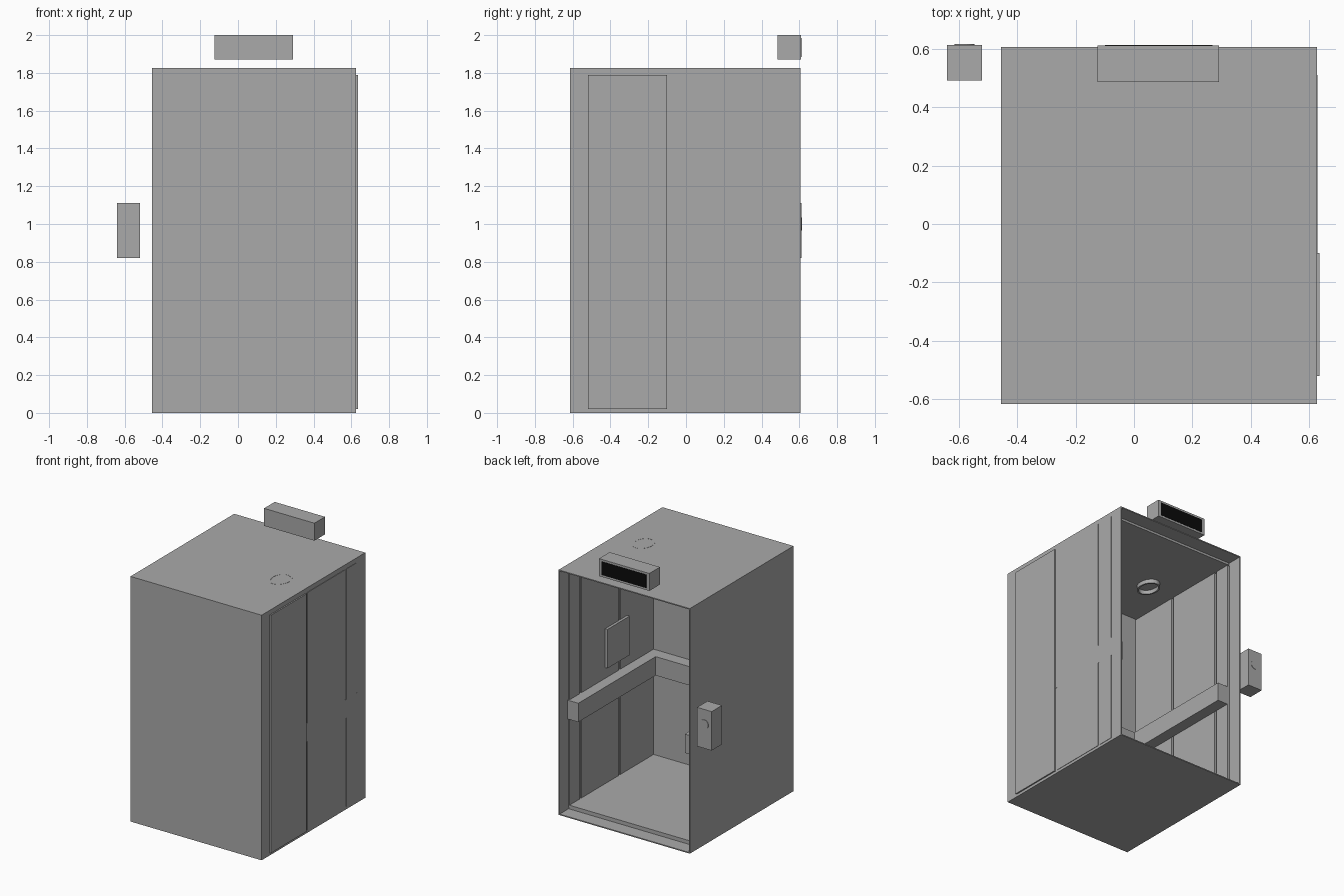
import bpy, bmesh
from mathutils import Matrix

old = bpy.data.objects.get("Cube")
if old:
    bpy.data.objects.remove(old, do_unlink=True)


def material(name, value):
    m = bpy.data.materials.new(name)
    m.use_nodes = True
    colour = (value, value, value, 1)
    m.diffuse_color = colour
    m.node_tree.nodes["Principled BSDF"].inputs["Base Color"].default_value = colour
    return m


GREY = material("plain grey", 0.4)
BLACK = material("screen black", 0.003)


def finish(name, bm, mat):
    bmesh.ops.recalc_face_normals(bm, faces=bm.faces)
    mesh = bpy.data.meshes.new(name)
    bm.to_mesh(mesh)
    bm.free()
    mesh.materials.append(mat)
    ob = bpy.data.objects.new(name, mesh)
    bpy.context.scene.collection.objects.link(ob)
    return ob


def box(name, xs, ys, zs, mat=GREY):
    bm = bmesh.new()
    bmesh.ops.create_cube(bm, size=1)
    for v in bm.verts:
        v.co = [r[0] if c < 0 else r[1] for c, r in zip(v.co, (xs, ys, zs))]
    return finish(name, bm, mat)


def ring(name, x, y, z0, z1, rx, ry, wall):
    # Extruded oval band, open in the middle
    bm = bmesh.new()
    bmesh.ops.create_circle(bm, segments=32, radius=1)
    edges = list(bm.edges)
    up = bmesh.ops.extrude_edge_only(bm, edges=edges)["geom"]
    top = [g for g in up if isinstance(g, bmesh.types.BMVert)]
    bmesh.ops.translate(bm, verts=top, vec=(0, 0, z1 - z0))
    bmesh.ops.transform(bm, verts=bm.verts,
                        matrix=Matrix.Translation((x, y, z0)) @ Matrix.Diagonal((rx, ry, 1, 1)))
    ob = finish(name, bm, GREY)
    solid = ob.modifiers.new("thickness", "SOLIDIFY")
    solid.thickness = wall
    solid.offset = -1
    return ob


# Cabin shell, open at the back
X0, X1, Y0, Y1, H, T = -0.455, 0.625, -0.615, 0.605, 1.825, 0.008
box("shell_floor", (X0, X1), (Y0, Y1), (0, T))
box("shell_roof", (X0, X1), (Y0, Y1), (H - T, H))
box("shell_front", (X0, X1), (Y0, Y0 + T), (T, H - T))
box("shell_right_wall", (X0, X0 + T), (Y0 + T, Y1), (T, H - T))
box("shell_left_wall", (X1 - T, X1), (Y0 + T, Y1), (T, H - T))

# Inner lining: three panels on each side with open joints
joints = [(-0.52, -0.10), (-0.08, 0.36), (0.38, 0.50)]
for i, ys in enumerate(joints):
    outer = 0.635 if i == 0 else 0.628
    box(f"left_panel_{i + 1}", (0.61, outer), ys, (0.02, 1.79))
    box(f"right_panel_{i + 1}", (-0.445, -0.425), ys, (0.02, 1.79))
box("front_panel", (-0.44, 0.615), (-0.51, -0.49), (0.02, 1.80))
box("floor_panel", (-0.435, 0.615), (-0.50, 0.50), (T, 0.036))
box("ceiling_panel", (-0.44, 0.615), (-0.50, 0.50), (1.795, 1.812))

# Handrail around three sides
rail_z = (0.68, 0.82)
box("left_handrail", (0.53, 0.627), (-0.40, 0.51), rail_z)
box("right_handrail", (-0.425, -0.34), (-0.40, 0.50), rail_z)
box("front_handrail", (-0.425, 0.61), (-0.49, -0.40), rail_z)

# Control plate on the left wall
box("control_plate", (0.59, 0.612), (-0.18, 0.08), (0.90, 1.19))

# Ceiling downlights
ring("left_downlight", 0.40, -0.07, 1.765, 1.826, 0.072, 0.092, 0.012)
ring("right_downlight", -0.19, -0.07, 1.765, 1.815, 0.072, 0.092, 0.012)

# Floor indicator above the opening
box("indicator_box", (-0.125, 0.29), (0.485, 0.61), (1.87, 2.0))
box("indicator_screen", (-0.10, 0.268), (0.605, 0.612), (1.885, 1.985), BLACK)

# Call station beside the opening
box("call_box", (-0.64, -0.52), (0.49, 0.612), (0.82, 1.11))
bm = bmesh.new()
bmesh.ops.create_cone(bm, cap_ends=True, segments=24, radius1=0.034, radius2=0.034, depth=0.008,
                      matrix=Matrix.Translation((-0.58, 0.611, 1.0)) @ Matrix.Rotation(1.5708, 4, "X"))
finish("call_button", bm, GREY)
